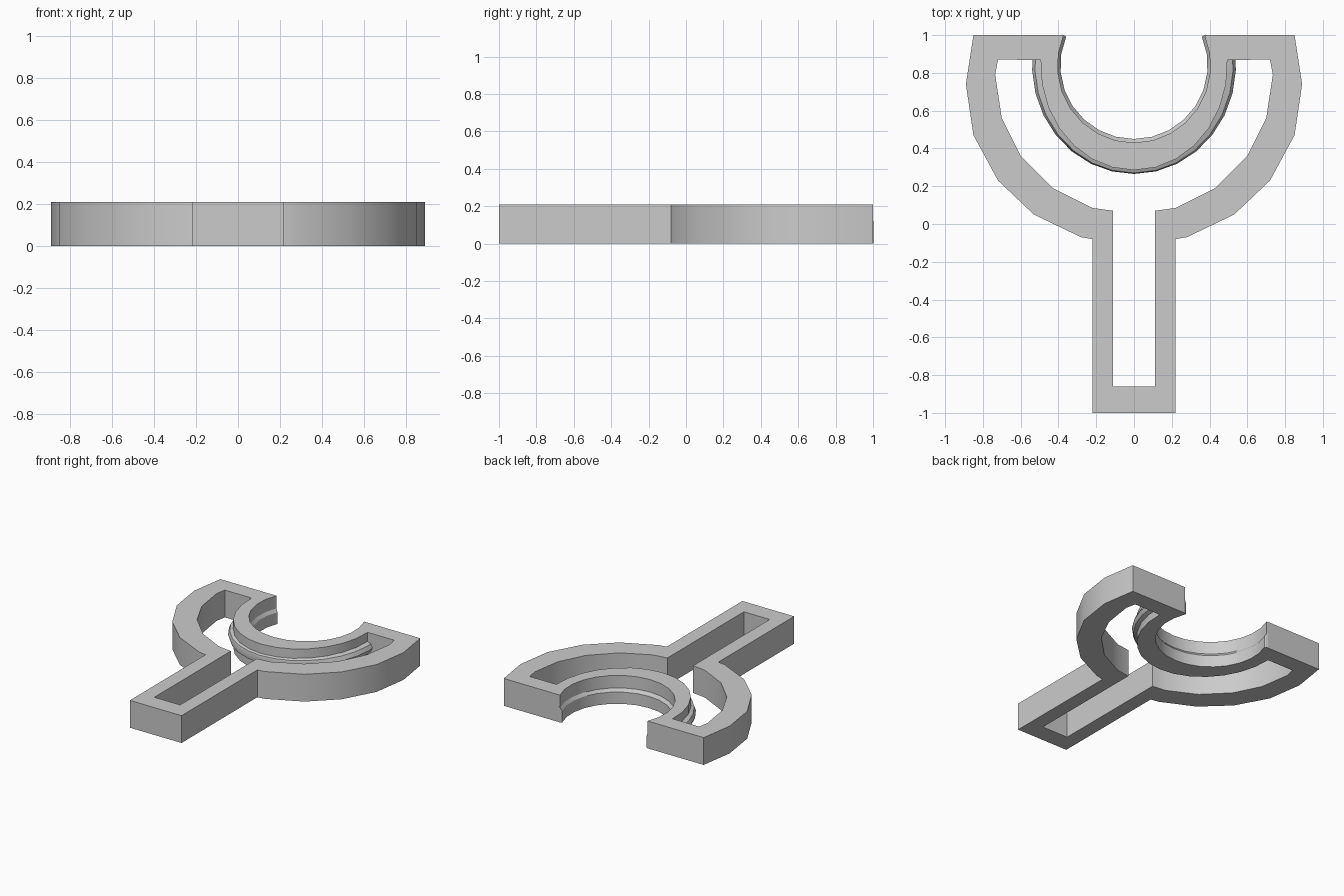
import bpy, bmesh
from math import sin, cos, radians

cube = bpy.data.objects.get("Cube")
if cube:
    bpy.data.objects.remove(cube, do_unlink=True)

HEIGHT = 0.21
CENTRE_Y = 0.84   # centre of the round cradle

grey = bpy.data.materials.new("plain_grey")
grey.use_nodes = True
grey.diffuse_color = (0.6, 0.6, 0.6, 1)
grey.node_tree.nodes["Principled BSDF"].inputs["Base Color"].default_value = (0.6, 0.6, 0.6, 1)


def angles(start, count):
    """Angles from start down to the lowest point of the cradle."""
    return [radians(start + (-90 - start) * i / count) for i in range(count + 1)]


def on_arc(rx, ry, a):
    x = rx * cos(a)
    return (0.0 if x < 1e-5 else x, CENTRE_Y + ry * sin(a))


def finish(bm, name):
    """Turn a right-hand half into a mirrored, shaded object."""
    bmesh.ops.recalc_face_normals(bm, faces=bm.faces)
    seam = [f for f in bm.faces if all(abs(v.co.x) < 1e-4 for v in f.verts)]
    bmesh.ops.delete(bm, geom=seam, context='FACES_ONLY')
    mesh = bpy.data.meshes.new(name)
    bm.to_mesh(mesh)
    bm.free()
    mesh.materials.append(grey)
    ob = bpy.data.objects.new(name, mesh)
    bpy.context.collection.objects.link(ob)
    mirror = ob.modifiers.new("mirror", 'MIRROR')
    mirror.use_clip = True
    bpy.ops.object.select_all(action='DESELECT')
    ob.select_set(True)
    bpy.context.view_layer.objects.active = ob
    bpy.ops.object.modifier_apply(modifier="mirror")
    bpy.ops.object.shade_smooth_by_angle(angle=radians(32))


def sweep(name, section, stations):
    """Sweep a section of (x radius, y radius, z) points round the cradle."""
    bm = bmesh.new()
    rings = [[bm.verts.new((*on_arc(rx, ry, a), z)) for rx, ry, z in section]
             for a in stations]
    n = len(section)
    for r, s in zip(rings, rings[1:]):
        for i in range(n):
            j = (i + 1) % n
            bm.faces.new((r[i], r[j], s[j], s[i]))
    bm.faces.new(rings[0])
    finish(bm, name)


# Frame: handle, bowed arm, end block and cradle in one half outline
outer = [(0, -1), (.22, -1), (.22, -.08), (.28, -.07), (.53, .05), (.72, .23),
         (.85, .47), (.89, .74), (.85, 1)]
cradle_inner = [on_arc(.405, .41, a) for a in angles(23, 8)]
cradle_outer = [on_arc(.495, .555, a) for a in reversed(angles(3, 7))]
opening = [(.72, .87), (.735, .79), (.70, .56), (.60, .36), (.43, .19),
           (.22, .085), (.11, .07), (.11, -.86), (0, -.86)]
bm = bmesh.new()
base = bm.faces.new([bm.verts.new((x, y, 0))
                     for x, y in outer + cradle_inner + cradle_outer + opening])
top = bmesh.ops.extrude_face_region(bm, geom=[base], use_keep_orig=True)
for v in top["geom"]:
    if isinstance(v, bmesh.types.BMVert):
        v.co.z = HEIGHT
finish(bm, "frame")

# Rounded bead on the outside of the cradle
sweep("cradle_bead", [(.47, .53, .15), (.525, .57, .13), (.54, .575, .10),
                      (.525, .57, .07), (.47, .53, .05)], angles(10, 8))

# Shallow lip round the lower inside of the cradle
sweep("cradle_lip", [(.41, .415, 0), (.39, .39, 0), (.39, .39, .09),
                     (.41, .415, .12)], angles(23, 8))
